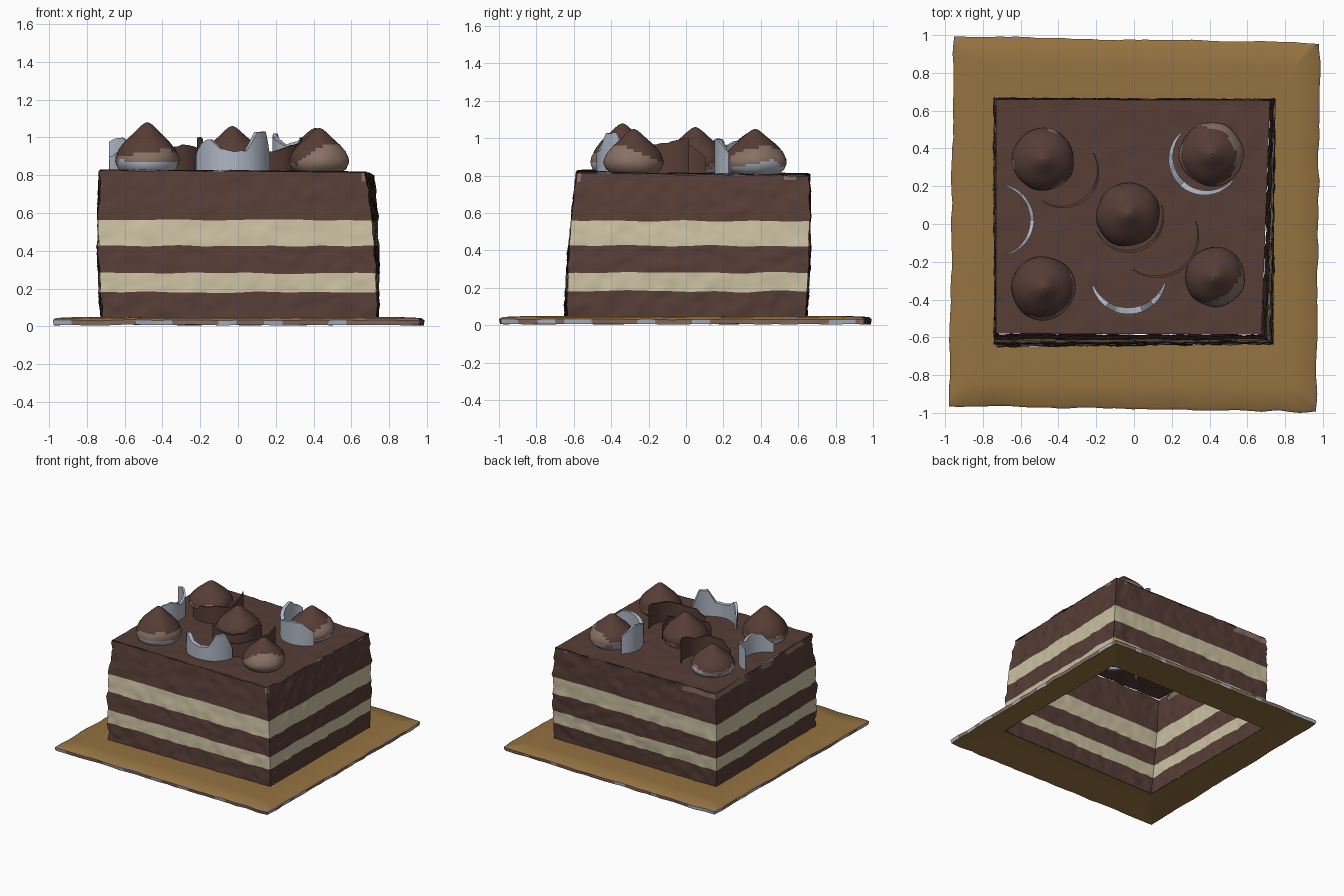
import bpy, bmesh, math
from mathutils import Vector, noise

cube = bpy.data.objects.get("Cube")
if cube:
    bpy.data.objects.remove(cube, do_unlink=True)


def material(name, rgb):
    m = bpy.data.materials.new(name)
    m.use_nodes = True
    m.diffuse_color = (*rgb, 1)
    bsdf = m.node_tree.nodes["Principled BSDF"]
    bsdf.inputs["Base Color"].default_value = (*rgb, 1)
    bsdf.inputs["Roughness"].default_value = 0.7
    return m


BROWN, CREAM, SILVER, TAN, GOLD = range(5)
MATS = [material("chocolate", (0.095, 0.047, 0.037)),
        material("cream", (0.60, 0.53, 0.36)),
        material("pale silver", (0.43, 0.47, 0.55)),
        material("cocoa tan", (0.25, 0.165, 0.13)),
        material("gold card", (0.30, 0.17, 0.052))]


def wobble(p, freq, seed=0.0):
    return noise.noise(Vector(p) * freq + Vector((seed, seed * 2, seed * 3)))


def finish(name, bm, angle=40):
    bmesh.ops.recalc_face_normals(bm, faces=bm.faces)
    mesh = bpy.data.meshes.new(name)
    bm.to_mesh(mesh)
    bm.free()
    for m in MATS:
        mesh.materials.append(m)
    ob = bpy.data.objects.new(name, mesh)
    bpy.context.collection.objects.link(ob)
    bpy.ops.object.select_all(action='DESELECT')
    ob.select_set(True)
    bpy.context.view_layer.objects.active = ob
    bpy.ops.object.shade_smooth_by_angle(angle=math.radians(angle))
    return ob


def strip(bm, rings, rule, closed=True):
    """Join successive point rows with quads; rule gives each face its colour."""
    rows = [[bm.verts.new(p) for p in ring] for ring in rings]
    for j in range(len(rows) - 1):
        a, b = rows[j], rows[j + 1]
        n = len(a)
        for i in range(n if closed else n - 1):
            k = (i + 1) % n
            f = bm.faces.new((a[i], a[k], b[k], b[i]))
            f.material_index = rule(f.calc_center_median(), j)
    return rows


def perimeter(corners, n):
    return [corners[s].lerp(corners[(s + 1) % 4], i / n) for s in range(4) for i in range(n)]


# Cake: stacked sponge and cream layers, open underneath
N = 56
LOW = [Vector(c) for c in ((-.715, -.65), (.735, -.635), (.74, .635), (-.725, .645))]
TOP = [Vector(c) for c in ((-.73, -.58), (.675, -.585), (.72, .655), (-.73, .66))]
LAYERS = [(.04, .18, BROWN), (.18, .28, CREAM), (.28, .425, BROWN),
          (.425, .56, CREAM), (.56, .81, BROWN)]


def tilt(x, y):
    return -0.008 * x - 0.014 * y + 0.002


def wall_ring(z, inset=0.0, rough=0.012):
    t = (z - .04) / .77
    corners = [a.lerp(b, t) * (1 - inset + .02 * math.sin(math.pi * t)) for a, b in zip(LOW, TOP)]
    pts = []
    for p in perimeter(corners, N):
        q = Vector((p.x, p.y, z))
        d = 1 + rough * (wobble(q, 14) + .8 * wobble(q, 30, 5))
        lift = tilt(p.x, p.y) * max(0, (z - .5) / .31)
        wave = .009 * wobble(q, 5, 9) if z > .1 else 0
        pts.append((p.x * d, p.y * d, z + lift + wave))
    return pts


rings, colours = [wall_ring(.04)], []
for z0, z1, colour in LAYERS:
    steps = max(4, round((z1 - z0) / .022))
    for i in range(1, steps + 1):
        rings.append(wall_ring(z0 + (z1 - z0) * i / steps, rough=.008 if colour == CREAM else .014))
        colours.append(colour)
last = len(colours) - 2


def cake_rule(c, j):
    if j >= last and wobble(c, 4, 3) > .12:
        return TAN
    return colours[j]


bm = bmesh.new()
strip(bm, rings, cake_rule)
finish("cake_layers", bm, 50)

# Icing sheet on top of the cake
bm = bmesh.new()
grid = []
for j in range(N + 1):
    left, right = TOP[0].lerp(TOP[3], j / N), TOP[1].lerp(TOP[2], j / N)
    row = []
    for i in range(N + 1):
        p = left.lerp(right, i / N)
        z = .814 + tilt(p.x, p.y) + .006 * wobble((p.x, p.y, 0), 9)
        row.append((p.x, p.y, z))
    grid.append(row)
strip(bm, grid, lambda c, j: BROWN, closed=False)
finish("icing_top", bm)

# Card board: thin square frame with a drooping ragged rim
BOARD = [Vector(c) for c in ((-.98, -.965), (.965, -.995), (.985, .96), (-.955, .995))]
bm = bmesh.new()
frame = []
for corners, z, rough in ((LOW, .045, 0), ([c * .86 for c in BOARD], .05, 0),
                          ([c * .985 for c in BOARD], .042, .006), (BOARD, .03, .01),
                          ([c * .995 for c in BOARD], .004, .01),
                          ([c * .95 for c in BOARD], .008, .004),
                          ([c * .84 for c in BOARD], .03, 0), (LOW, .038, 0)):
    ring = []
    for p in perimeter(corners, 40):
        d = 1 + rough * wobble((p.x, p.y, z), 11)
        ring.append((p.x * d, p.y * d, z + .5 * rough * (wobble((p.x, p.y, 1), 6) + .5)))
    frame.append(ring)


def board_rule(c, j):
    if j in (3,):
        return SILVER if wobble(c, 7, 2) > .1 else TAN
    return TAN if j == 2 and wobble(c, 6, 4) > .2 else GOLD


strip(bm, frame, board_rule)
finish("gold_board", bm)


# Piped chocolate drops with pale bases
PROFILE = [(.125, 0), (.155, .025), (.17, .06), (.168, .09), (.15, .13),
           (.118, .17), (.08, .205), (.045, .24), (.02, .262), (.002, .27)]


def drop(name, x, y, radius, height, silver, tan, tan_dir=(0, 0)):
    bm = bmesh.new()
    rings = []
    for k in range(len(PROFILE) * 2 - 1):
        a, b = PROFILE[k // 2], PROFILE[(k + 1) // 2]
        r, z = (a[0] + b[0]) / 2 * radius / .17, (a[1] + b[1]) / 2 * height / .27
        ring = []
        for i in range(40):
            ang = math.tau * i / 40
            ux, uy = math.cos(ang), math.sin(ang)
            d = r * (1 + .05 * wobble((x + ux * r, y + uy * r, z), 9))
            ring.append((x + ux * d, y + uy * d, .81 + z))
        rings.append(ring)

    def rule(c, j):
        h = c.z - .81 + .035 * wobble(c, 8, 6)
        side = ((c.x - x) * tan_dir[0] + (c.y - y) * tan_dir[1]) / radius
        if h < silver:
            return SILVER
        return TAN if h < tan + .12 * max(0, side) else BROWN

    strip(bm, rings, rule)
    finish(name, bm, 60)


drop("drop_front_left", -.48, -.34, .17, .27, .055, .085, (.3, -.3))
drop("drop_front_right", .43, -.28, .16, .24, .0, .06, (.8, -.9))
drop("drop_centre", -.03, .05, .17, .25, .03, .05)
drop("drop_back_left", -.48, .34, .165, .22, .055, .07)
drop("drop_back_right", .41, .37, .17, .24, .05, .09, (.5, .3))


# Standing curved shavings with uneven top edges
def sample(values, t):
    s = t * (len(values) - 1)
    i = min(int(s), len(values) - 2)
    f = s - i
    return values[i] * (1 - f) + values[i + 1] * f


def shaving(name, centre, radius, start, end, heights, colour, thick):
    bm = bmesh.new()
    steps = 32
    rings = []
    for i in range(steps + 1):
        t = i / steps
        ang = math.radians(start + (end - start) * t)
        w = thick * (.3 + .7 * math.sin(math.pi * t)) / 2
        top = sample(heights, t) + .012 * wobble((t * 3, radius, 0), 4)
        ring = []
        for off, z in ((-w, .80), (w, .80), (w, .9), (w, top), (-w, top), (-w, .9)):
            r = radius + off
            ring.append((centre[0] + r * math.cos(ang), centre[1] + r * math.sin(ang), z))
        rings.append(ring)
    rows = strip(bm, rings, lambda c, j: colour)
    for end_row in (rows[0], rows[-1]):
        bm.faces.new(end_row).material_index = colour
    finish(name, bm, 35)


shaving("silver_shaving_front", (-.03, -.26), .2, 200, 345,
        (.90, .97, .99, .94, .92, .93, 1.03, 1.03, .9), SILVER, .035)
shaving("silver_shaving_left", (-.73, .02), .19, -75, 75,
        (.88, .96, .99, .94, .97, 1.0, .98), SILVER, .02)
shaving("silver_shaving_back", (.38, .35), .185, 135, 320,
        (.95, 1.02, 1.0, .95, .99, 1.0, .92), SILVER, .03)
shaving("dark_shaving_back", (-.38, .28), .19, 235, 390,
        (.88, .94, .96, .94, .99, 1.0), BROWN, .016)
shaving("dark_shaving_centre", (-.03, .04), .185, 205, 380,
        (.9, .93, .92, .9, .92, .97, .9), BROWN, .016)
shaving("dark_shaving_right", (.12, -.06), .22, 235, 380,
        (.86, .92, .93, .96, .98, 1.0), BROWN, .016)
